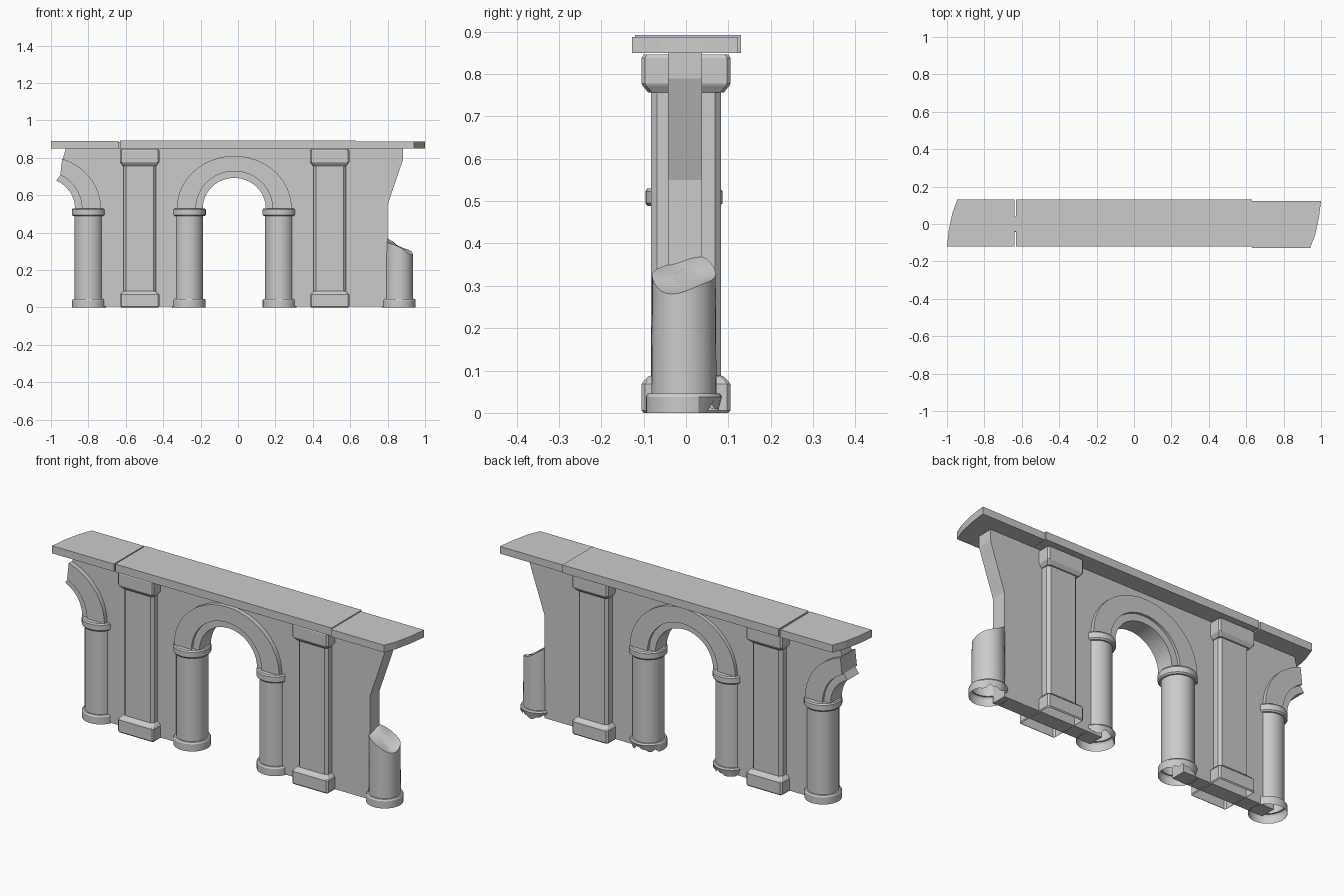
import bpy, bmesh, math, random
from math import sin, cos, pi, radians

if "Cube" in bpy.data.objects:
    bpy.data.objects.remove(bpy.data.objects["Cube"])

random.seed(4)


def finish(name, bm, smooth=None):
    bmesh.ops.recalc_face_normals(bm, faces=bm.faces[:])
    me = bpy.data.meshes.new(name)
    bm.to_mesh(me)
    bm.free()
    ob = bpy.data.objects.new(name, me)
    bpy.context.collection.objects.link(ob)
    if smooth:
        bpy.ops.object.select_all(action='DESELECT')
        ob.select_set(True)
        bpy.context.view_layer.objects.active = ob
        bpy.ops.object.shade_smooth_by_angle(angle=radians(smooth))
    return ob


def loft(name, rings, cap_start=True, cap_end=True, smooth=None):
    """Skin a list of closed point rings."""
    bm = bmesh.new()
    loops = [[bm.verts.new(p) for p in r] for r in rings]
    n = len(rings[0])
    for a, b in zip(loops, loops[1:]):
        for i in range(n):
            j = (i + 1) % n
            bm.faces.new((a[i], a[j], b[j], b[i]))
    if cap_start:
        bm.faces.new(loops[0])
    if cap_end:
        bm.faces.new(loops[-1])
    return finish(name, bm, smooth)


def prism(name, outline, to3d, d0, d1):
    return loft(name, [[to3d(p, d) for p in outline] for d in (d0, d1)])


SPRING = 0.53
SEG = 32


def ring(cx, r, z, cy=-0.005):
    return [(cx + r * cos(2 * pi * i / SEG), cy + r * sin(2 * pi * i / SEG), z)
            for i in range(SEG)]


def base_rings(cx, chipped):
    # foot ring, chipped along its back edge
    low = ring(cx, 0.09, 0)
    if chipped:
        low = [(x - (x - cx) * 0.08, y - 0.01, random.choice((0.0, 0.01, 0.02)))
               if y > 0.03 else (x, y, z) for x, y, z in low]
    return [low, ring(cx, 0.09, 0.038), ring(cx, 0.085, 0.046), ring(cx, 0.077, 0.046)]


def column(name, cx, chipped):
    prof = [(0.077, 0.488), (0.085, 0.488), (0.091, 0.495),
            (0.091, 0.523), (0.086, SPRING)]
    rings = base_rings(cx, chipped) + [ring(cx, r, z) for r, z in prof]
    loft(name, rings, cap_start=False, smooth=30)


def ellipse(cx, rx, rz, a):
    return cx + rx * cos(a), SPRING + rz * sin(a)


def arch_band(name, cx, inner, outer, half, a_in, a_out):
    # rectangular section swept round an elliptical arc
    rings = []
    for i in range(25):
        xi, zi = ellipse(cx, *inner, a_in * i / 24)
        xo, zo = ellipse(cx, *outer, a_out * i / 24)
        f, b = -0.005 - half, -0.005 + half
        rings.append([(xi, f, zi), (xo, f, zo), (xo, b, zo), (xi, b, zi)])
    loft(name, rings, smooth=30)


INNER, MID, OUTER = (0.168, 0.162), (0.205, 0.198), (0.307, 0.28)
CX, LX = -0.02, -1.04          # centres of whole arch and broken arch

# arches: stepped outer band and narrower inner band
for nm, cx, ends in (("arch", CX, (pi, pi, pi)),
                     ("broken_arch", LX, [radians(d) for d in (66, 64, 71)])):
    arch_band(nm + "_outer_band", cx, MID, OUTER, 0.062, ends[1], ends[2])
    arch_band(nm + "_inner_band", cx, INNER, MID, 0.048, ends[0], ends[1])

# whole columns
column("left_column", -0.797, False)
column("arch_column_left", -0.263, True)
column("arch_column_right", 0.222, True)

# broken column at the right end
BX = 0.86
top = []
for i, (x, y, z) in enumerate(ring(BX, 0.075, 0)):
    a = 2 * pi * i / SEG
    top.append((x, y, 0.326 - 0.04 * cos(a) + 0.006 * sin(3 * a) + 0.008 * sin(a)))
inner_top = [(BX + (x - BX) * 0.4, y * 0.4, 0.322 + (z - 0.326) * 0.6) for x, y, z in top]
loft("broken_column", base_rings(BX, True) + [top, inner_top],
     cap_start=False, smooth=30)

# wall with the arch opening and broken ends
mid = (0.24, 0.225)
outline = [(-0.797, 0.004)]
outline += [ellipse(LX, *mid, radians(66) * i / 10) for i in range(11)]
outline += [(-0.935, 0.80), (-0.92, 0.852), (0.882, 0.852), (0.882, 0.79),
            (0.845, 0.68), (0.80, 0.55), (0.80, 0.004), (0.222, 0.004)]
outline += [ellipse(CX, *mid, pi * i / 20) for i in range(21)]
outline += [(-0.263, 0.004)]
prism("wall", outline, lambda p, d: (p[0], d, p[1]), -0.043, 0.038)


# pilasters with chamfered shaft, base and capital
def octagon(cx, hx, hy, c, z):
    q = [(hx, hy - c), (hx - c, hy), (c - hx, hy), (-hx, hy - c),
         (-hx, c - hy), (c - hx, -hy), (hx - c, -hy), (hx, c - hy)]
    return [(cx + x, y, z) for x, y in q]


for side, cx in (("left", -0.526), ("right", 0.49)):
    sections = [(0.1, 0.1, 0.006, 0), (0.105, 0.105, 0.008, 0.006),
                (0.105, 0.105, 0.008, 0.068), (0.1, 0.1, 0.008, 0.075),
                (0.089, 0.089, 0.012, 0.086), (0.087, 0.083, 0.014, 0.088),
                (0.087, 0.083, 0.014, 0.757), (0.091, 0.09, 0.01, 0.757),
                (0.102, 0.102, 0.008, 0.772), (0.105, 0.105, 0.008, 0.778),
                (0.105, 0.105, 0.008, 0.838), (0.1, 0.1, 0.008, 0.846)]
    loft(side + "_pilaster", [octagon(cx, *s) for s in sections], cap_start=False)

# top slabs: two with curved broken ends and a long middle one
flat = lambda p, d: (p[0], p[1], d)
prism("left_slab", [(-0.64, -0.12), (-0.64, 0.13), (-0.945, 0.13), (-0.972, 0.055),
                    (-0.99, -0.03), (-1.0, -0.12)], flat, 0.85, 0.89)
prism("slab_joint", [(-0.645, -0.04), (-0.625, -0.04), (-0.625, 0.04), (-0.645, 0.04)],
      flat, 0.855, 0.885)
prism("middle_slab", [(-0.632, -0.12), (0.63, -0.12), (0.63, 0.13), (-0.632, 0.13)],
      flat, 0.85, 0.892)
prism("right_slab", [(0.632, -0.128), (0.942, -0.128), (0.968, -0.06), (0.988, 0.03),
                     (1.0, 0.123), (0.632, 0.123)], flat, 0.85, 0.888)
